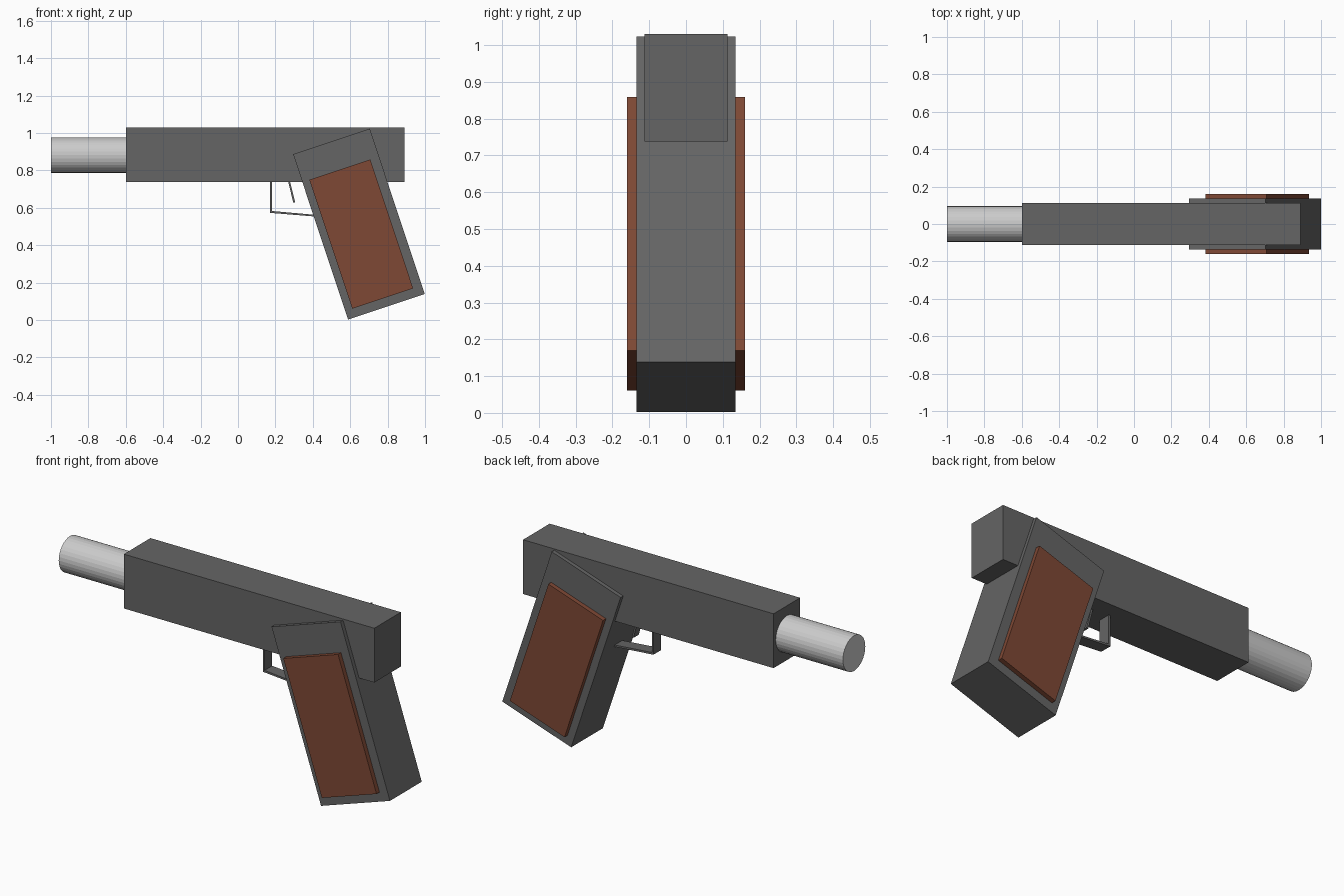
import bpy, bmesh
from math import radians, pi
from mathutils import Vector

if "Cube" in bpy.data.objects:
    bpy.data.objects.remove(bpy.data.objects["Cube"])

TILT = radians(-18.4)


def material(name, rgb):
    m = bpy.data.materials.new(name)
    m.diffuse_color = (*rgb, 1)
    m.use_nodes = True
    m.node_tree.nodes["Principled BSDF"].inputs["Base Color"].default_value = m.diffuse_color
    return m


dark = material("dark_metal", (0.13, 0.13, 0.13))
wood = material("brown_wood", (0.21, 0.065, 0.035))


def box(name, center, size, mat, tilt=0):
    bpy.ops.mesh.primitive_cube_add(size=1, location=center, rotation=(0, tilt, 0))
    o = bpy.context.object
    o.name = name
    o.scale = size
    bpy.ops.object.transform_apply(location=False, rotation=False, scale=True)
    o.data.materials.append(mat)
    return o


def extrude_profile(name, points, width, mat):
    # closed outline in the xz plane, extruded symmetrically along y
    bm = bmesh.new()
    face = bm.faces.new([bm.verts.new((x, -width / 2, z)) for x, z in points])
    new = bmesh.ops.extrude_face_region(bm, geom=[face])["geom"]
    verts = [v for v in new if isinstance(v, bmesh.types.BMVert)]
    bmesh.ops.translate(bm, verts=verts, vec=Vector((0, width, 0)))
    bmesh.ops.recalc_face_normals(bm, faces=bm.faces)
    mesh = bpy.data.meshes.new(name)
    bm.to_mesh(mesh)
    bm.free()
    mesh.materials.append(mat)
    o = bpy.data.objects.new(name, mesh)
    bpy.context.collection.objects.link(o)
    return o


# Slide body
box("slide", (0.145, 0, 0.884), (1.49, 0.226, 0.292), dark)

# Barrel, plain light grey
bpy.ops.mesh.primitive_cylinder_add(vertices=32, radius=0.095, depth=0.45,
                                    location=(-0.775, 0, 0.882), rotation=(0, pi / 2, 0))
bpy.context.object.name = "barrel"

# Tilted grip with a wooden plate on each side
box("grip", (0.6465, 0, 0.513), (0.432, 0.27, 0.932), dark, TILT)
for side, label in ((-1, "front"), (1, "back")):
    box("grip_plate_" + label, (0.659, side * 0.145, 0.4595), (0.343, 0.03, 0.726), wood, TILT)

# Trigger guard: L-shaped strip running into the grip
extrude_profile("trigger_guard",
                [(0.171, 0.76), (0.171, 0.573), (0.43, 0.552), (0.43, 0.561),
                 (0.181, 0.583), (0.181, 0.76)], 0.065, dark)

# Trigger blade
extrude_profile("trigger",
                [(0.263, 0.76), (0.296, 0.627), (0.306, 0.629), (0.273, 0.76)], 0.045, dark)
